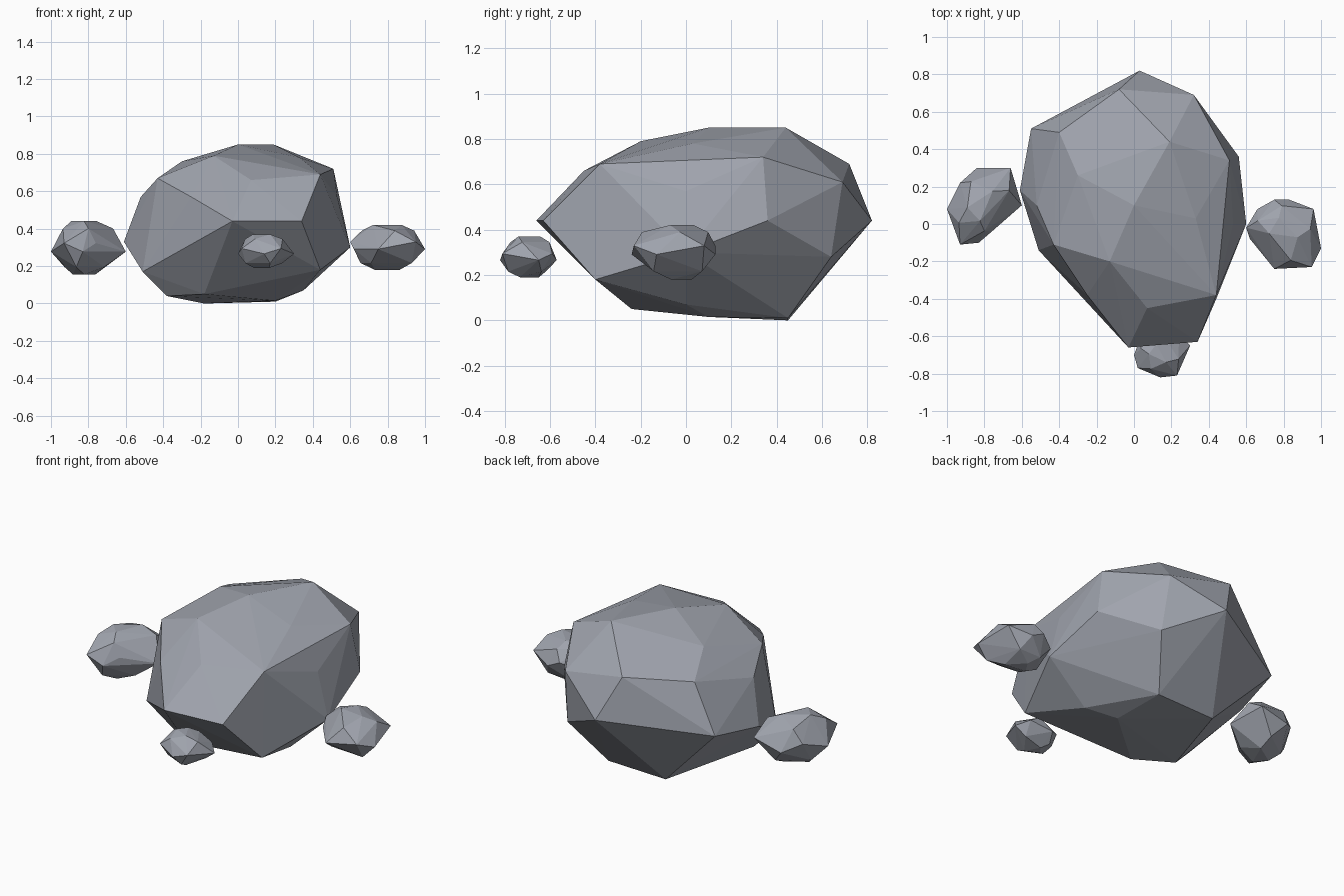
import bpy
import bmesh
from mathutils import Vector

default_cube = bpy.data.objects.get("Cube")
if default_cube:
    bpy.data.objects.remove(default_cube, do_unlink=True)

# One flat stone grey for everything
stone = bpy.data.materials.new("stone grey")
stone.use_nodes = True
stone.diffuse_color = (0.35, 0.37, 0.42, 1)
stone.node_tree.nodes["Principled BSDF"].inputs["Base Color"].default_value = stone.diffuse_color


def make_rock(name, corners):
    """Wrap a faceted, flat-shaded stone around its corner points."""
    bm = bmesh.new()
    for corner in corners:
        bm.verts.new(corner)
    hull = bmesh.ops.convex_hull(bm, input=bm.verts[:])
    unused = [v for v in hull["geom_interior"] + hull["geom_unused"]
              if isinstance(v, bmesh.types.BMVert)]
    bmesh.ops.delete(bm, geom=list(set(unused)), context='VERTS')
    bmesh.ops.recalc_face_normals(bm, faces=bm.faces[:])
    mesh = bpy.data.meshes.new(name)
    bm.to_mesh(mesh)
    bm.free()
    mesh.materials.append(stone)
    rock = bpy.data.objects.new(name, mesh)
    bpy.context.collection.objects.link(rock)
    return rock


def make_pebble(name, outline, bottom, middle, top):
    """Build a small stone from its plan outline, with smaller rings above and below."""
    centre = sum((Vector(p) for p in outline), Vector((0, 0))) / len(outline)
    corners = []
    for i, point in enumerate(outline):
        arm = Vector(point) - centre
        nearby = Vector(outline[(i + 1) % len(outline)]) - centre
        between = (arm + nearby) / 2
        # Widest ring, alternately a little high and low
        wobble = (top - bottom) * (0.08 if i % 2 else -0.08)
        corners.append((*(centre + arm), middle + wobble))
        # Shoulder ring and crown on each side of the middle
        for end, shoulder, crown in ((top, 0.8, 0.4), (bottom, 0.75, 0.35)):
            if i % 2 == (end == top):
                height = middle + (end - middle) * 0.72
                corners.append((*(centre + between * shoulder), height))
            if i % 3 == 0:
                corners.append((*(centre + arm * crown), end))
    return make_rock(name, corners)


# Large boulder, described by groups of corners
crown = [(0, .1, .85), (.19, .44, .85), (-.13, -.2, .79), (.33, .03, .78),
         (-.3, .26, .76), (.51, .34, .72), (-.08, .72, .69), (.44, -.38, .69)]
shoulder = [(.07, -.45, .66), (-.43, -.11, .67), (-.4, .49, .66), (.32, .69, .61),
            (-.52, .1, .57), (.53, 0, .57), (-.25, -.38, .57)]
waist = [(-.03, -.66, .44), (.34, -.63, .44), (.56, .36, .44), (.03, .82, .44),
         (-.55, .51, .38), (-.61, .18, .33), (.6, 0, .3), (.34, .64, .28)]
foot = [(.44, -.4, .18), (-.51, -.14, .17), (.35, 0, .07), (-.18, -.24, .05),
        (-.38, -.1, .04), (.2, .1, .015), (.2, .45, .01), (-.18, .45, 0)]
make_rock("boulder", crown + shoulder + waist + foot)

# Three small stones around it
make_pebble("right_pebble",
            [(-1, .08), (-.93, .22), (-.84, .3), (-.66, .3),
             (-.6, .1), (-.76, -.04), (-.83, -.1), (-.93, -.11)],
            bottom=.155, middle=.3, top=.44)
make_pebble("left_pebble",
            [(.62, -.08), (.6, -.02), (.66, .08), (.75, .13), (.83, .13),
             (.96, .08), (1, -.13), (.95, -.23), (.75, -.24)],
            bottom=.18, middle=.31, top=.42)
make_pebble("front_pebble",
            [(0, -.7), (.02, -.77), (.14, -.82), (.23, -.81),
             (.3, -.65), (.24, -.59), (.1, -.57), (.03, -.62)],
            bottom=.19, middle=.28, top=.37)
